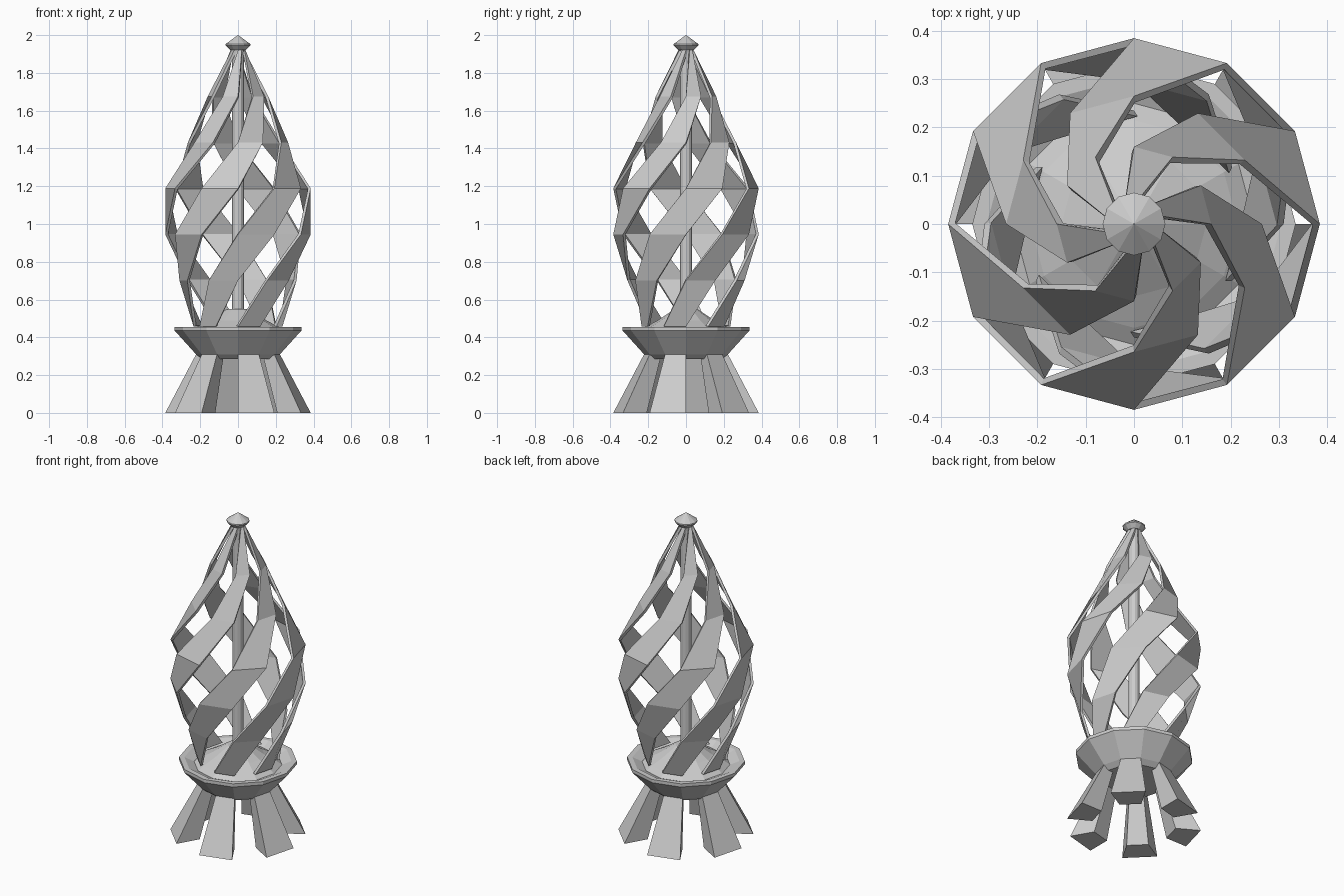
import bpy
from math import cos, sin, radians

cube = bpy.data.objects.get("Cube")
if cube:
    bpy.data.objects.remove(cube, do_unlink=True)

SIDES = 12
STEP = 360 / SIDES

grey = bpy.data.materials.new("plain_grey")
grey.use_nodes = True
colour = (0.6, 0.6, 0.6, 1)
grey.diffuse_color = colour
grey.node_tree.nodes["Principled BSDF"].inputs["Base Color"].default_value = colour


def polar(r, angle, z):
    a = radians(angle)
    return (r * cos(a), r * sin(a), z)


def make(name, verts, faces):
    mesh = bpy.data.meshes.new(name)
    mesh.from_pydata(verts, [], faces)
    mesh.materials.append(grey)
    obj = bpy.data.objects.new(name, mesh)
    bpy.context.collection.objects.link(obj)
    return obj


def lathe(name, profile):
    """Faceted solid of revolution from (radius, z) points, bottom to top."""
    verts = [polar(r, i * STEP, z) for r, z in profile for i in range(SIDES)]
    faces = []
    for k in range(len(profile) - 1):
        for i in range(SIDES):
            j = (i + 1) % SIDES
            a, b = k * SIDES, (k + 1) * SIDES
            faces.append((a + i, a + j, b + j, b + i))
    faces.append(tuple(reversed(range(SIDES))))
    faces.append(tuple(range(len(verts) - SIDES, len(verts))))
    return make(name, verts, faces)


# Shallow dish with a raised dome in the middle
lathe("dish", [(0.19, 0.285), (0.222, 0.31), (0.335, 0.435), (0.335, 0.455),
               (0.305, 0.455), (0.25, 0.43), (0.215, 0.455), (0.15, 0.49),
               (0.06, 0.55)])

# Central pole and pointed finial
lathe("pole", [(0.032, 0.5), (0.032, 1.93)])
lathe("finial", [(0.04, 1.92), (0.065, 1.945), (0.065, 1.953), (0.001, 2.0)])

# Six splayed wedge legs
for n in range(6):
    start = 30 + n * 60
    verts = []
    for inner, outer, z in [(0.24, 0.385, 0), (0.15, 0.222, 0.31)]:
        verts += [polar(inner, start, z), polar(outer, start, z),
                  polar(outer, start + STEP, z), polar(inner, start + STEP, z)]
    make(f"leg_{n + 1}", verts,
         [(3, 2, 1, 0), (4, 5, 6, 7)] +
         [(i, (i + 1) % 4, (i + 1) % 4 + 4, i + 4) for i in range(4)])

# Six ribbons that climb one side per level around the cage
radii = [0.235, 0.31, 0.385, 0.385, 0.265, 0.16, 0.04]
rise = (1.92 - 0.457) / (len(radii) - 1)
for n in range(6):
    verts, faces = [], []
    for k, r in enumerate(radii):
        start = 30 + n * 60 + k * STEP
        z = 0.457 + k * rise
        verts += [polar(r, start, z), polar(r, start + STEP, z)]
    for k in range(len(radii) - 1):
        a = 2 * k
        faces.append((a + 1, a + 3, a + 2, a))
    ribbon = make(f"spiral_ribbon_{n + 1}", verts, faces)
    solid = ribbon.modifiers.new("thickness", 'SOLIDIFY')
    solid.thickness = 0.015
    solid.offset = -1
